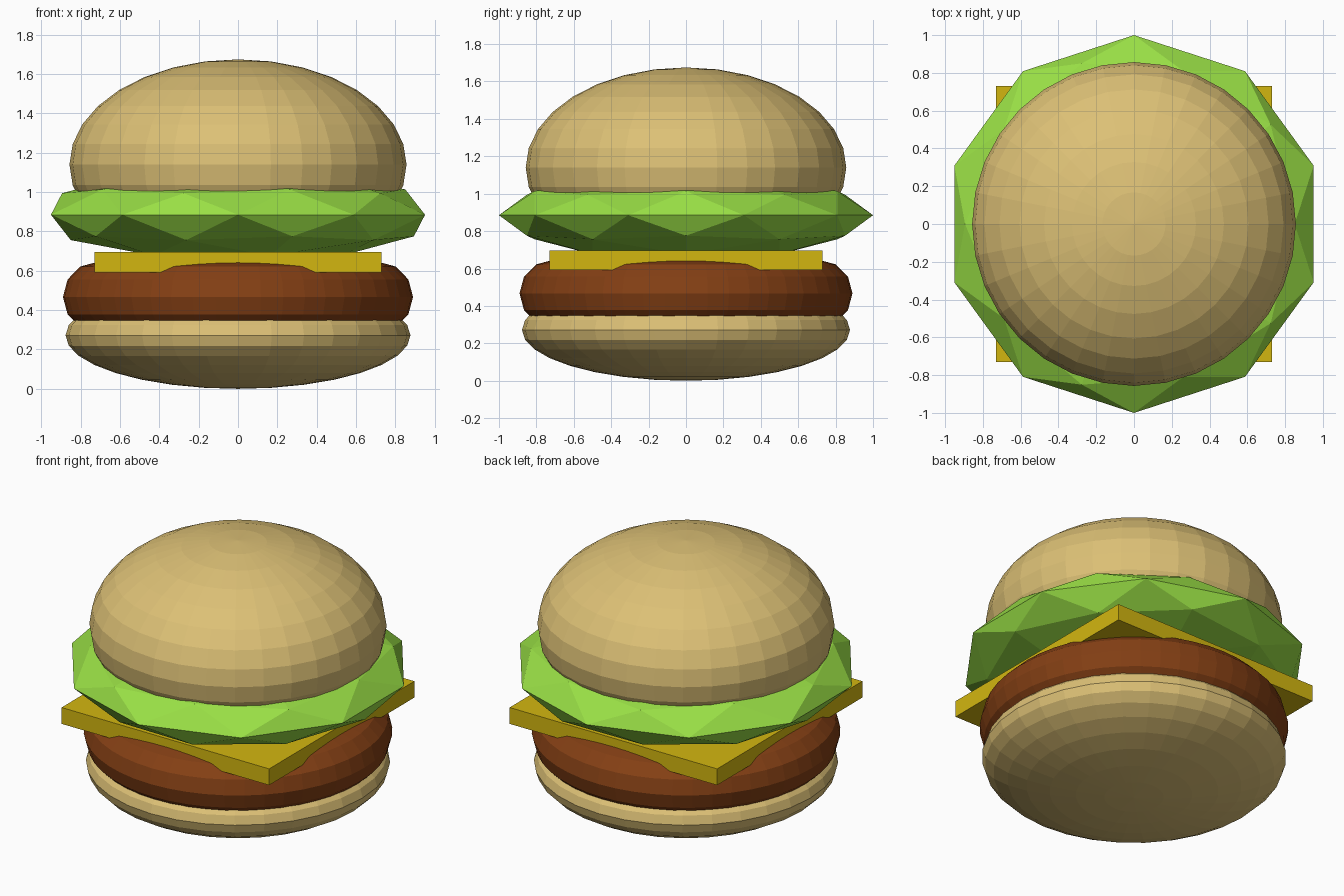
import bpy
from math import pi

if "Cube" in bpy.data.objects:
    bpy.data.objects.remove(bpy.data.objects["Cube"])


def material(name, rgb):
    m = bpy.data.materials.new(name)
    m.diffuse_color = (*rgb, 1)
    m.use_nodes = True
    m.node_tree.nodes["Principled BSDF"].inputs["Base Color"].default_value = m.diffuse_color
    return m


BUN = material("bread", (0.72, 0.53, 0.18))
MEAT = material("meat", (0.23, 0.05, 0.007))
CHEESE = material("cheese", (0.65, 0.47, 0.005))
GREEN = material("leaf", (0.32, 0.74, 0.06))


def finish(name, mat, scale):
    """Name, scale and colour the primitive just added (flat shaded)."""
    ob = bpy.context.object
    ob.name = name
    ob.scale = scale
    ob.data.materials.append(mat)
    return ob


def bun(name, z, radius, height):
    bpy.ops.mesh.primitive_uv_sphere_add(segments=32, ring_count=16, radius=1,
                                         location=(0, 0, z))
    return finish(name, BUN, (radius, radius, height))


# Bread halves: flattened spheres whose hidden sides sink into the filling
bun("bottom_bun", 0.272, 0.877, 0.272)
bun("top_bun", 1.14, 0.857, 0.535)

# Patty: thick ring, its centre covered by cheese and bread
bpy.ops.mesh.primitive_torus_add(major_segments=48, minor_segments=12,
                                 major_radius=1, minor_radius=0.25,
                                 location=(0, 0, 0.467))
finish("patty", MEAT, (0.712, 0.712, 0.716))

# Square cheese slice
bpy.ops.mesh.primitive_cube_add(size=2, location=(0, 0, 0.644))
finish("cheese_slice", CHEESE, (0.73, 0.73, 0.052))

# Faceted lettuce
bpy.ops.mesh.primitive_ico_sphere_add(subdivisions=2, radius=1,
                                      location=(0, 0, 0.885),
                                      rotation=(0, 0, pi))
finish("lettuce", GREEN, (1, 1, 0.245))
